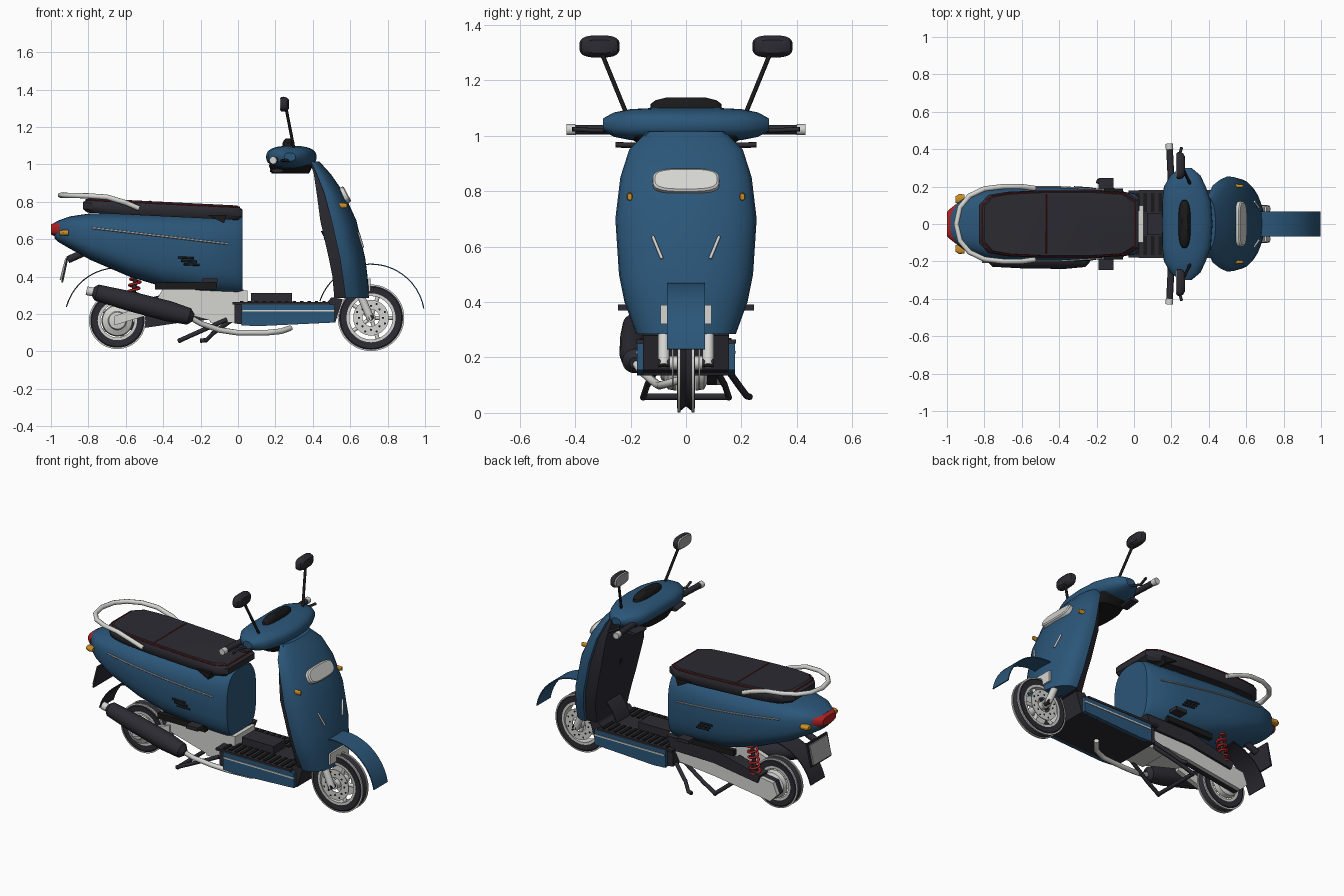
import bpy, bmesh, math
from mathutils import Vector

cube = bpy.data.objects.get("Cube")
if cube:
    bpy.data.objects.remove(cube)


def material(name, *rgb):
    m = bpy.data.materials.new(name)
    m.use_nodes = True
    m.diffuse_color = (*rgb, 1)
    m.node_tree.nodes["Principled BSDF"].inputs["Base Color"].default_value = (*rgb, 1)
    return m


BLUE = material("blue paint", .024, .093, .19)
DARK = material("dark plastic", .024, .024, .032)
BLACK = material("black", .01, .01, .011)
LIGHT = material("light metal", .66, .66, .64)
GREY = material("mid grey", .36, .36, .36)
RED = material("red lens", .45, .015, .015)
PIPING = material("dark red", .17, .01, .01)
AMBER = material("amber lens", .58, .27, .02)


def finish(name, mat, bm, angle=35):
    bmesh.ops.recalc_face_normals(bm, faces=bm.faces)
    mesh = bpy.data.meshes.new(name)
    bm.to_mesh(mesh)
    bm.free()
    mesh.materials.append(mat)
    mesh.polygons.foreach_set("use_smooth", [True] * len(mesh.polygons))
    mesh.set_sharp_from_angle(angle=math.radians(angle))
    ob = bpy.data.objects.new(name, mesh)
    bpy.context.collection.objects.link(ob)
    return ob


def loft(name, mat, rings, loop=False):
    """Skin a list of equal rings; cap the ends unless they loop round."""
    bm = bmesh.new()
    vs = [[bm.verts.new(p) for p in r] for r in rings]
    n = len(vs[0])
    for a, b in zip(vs, vs[1:] + (vs[:1] if loop else [])):
        for i in range(n):
            j = (i + 1) % n
            bm.faces.new((a[i], a[j], b[j], b[i]))
    if not loop:
        bm.faces.new(vs[0])
        bm.faces.new(vs[-1])
    return finish(name, mat, bm)


def hull(name, mat, axis, sections, n=2.5, seg=32):
    """Superellipse sections (position, centre a, radius a, centre b, radius b)."""
    rings = []
    for p, ca, ra, cb, rb in sections:
        ring = []
        for i in range(seg):
            t = 2 * math.pi * i / seg
            c, s = math.cos(t), math.sin(t)
            v = [ca + ra * math.copysign(abs(c) ** (2 / n), c),
                 cb + rb * math.copysign(abs(s) ** (2 / n), s)]
            v.insert("xyz".index(axis), p)
            ring.append(v)
        rings.append(ring)
    return loft(name, mat, rings)


def turn(name, mat, origin, direction, profile, loop=False, seg=28):
    """Revolve (distance, radius) pairs about an axis."""
    q = Vector(direction).to_track_quat('Z', 'Y')
    rings = [[Vector(origin) + q @ Vector((r * math.cos(2 * math.pi * i / seg),
              r * math.sin(2 * math.pi * i / seg), d)) for i in range(seg)]
             for d, r in profile]
    return loft(name, mat, rings, loop)


def rod(name, mat, a, b, r, seg=14):
    d = Vector(b) - Vector(a)
    return turn(name, mat, a, d, [(0, r), (d.length, r)], seg=seg)


def prism(name, mat, pts, y0, y1):
    return loft(name, mat, [[(x, y, z) for x, z in pts] for y in (y0, y1)])


def box(name, mat, c, s):
    x, z = s[0] / 2, s[2] / 2
    pts = [(c[0] + i * x, c[2] + j * z) for i, j in ((-1, -1), (1, -1), (1, 1), (-1, 1))]
    return prism(name, mat, pts, c[1] - s[1] / 2, c[1] + s[1] / 2)


def tube(name, mat, pts, r, cyclic=False):
    cu = bpy.data.curves.new(name, 'CURVE')
    cu.dimensions, cu.bevel_depth, cu.bevel_resolution, cu.use_fill_caps = '3D', r, 2, True
    sp = cu.splines.new('POLY')
    sp.points.add(len(pts) - 1)
    for p, v in zip(sp.points, pts):
        p.co = (*v, 1)
    sp.use_cyclic_u = cyclic
    tmp = bpy.data.objects.new("temp", cu)
    bm = bmesh.new()
    bm.from_mesh(tmp.to_mesh())
    bpy.data.objects.remove(tmp)
    bmesh.ops.remove_doubles(bm, verts=bm.verts, dist=1e-5)
    return finish(name, mat, bm, 60)


def fender(name, mat, x, z, r, a0, a1, w):
    rings = []
    for i in range(17):
        t = math.radians(a0 + (a1 - a0) * i / 16)
        c, s = math.cos(t), math.sin(t)
        rings.append([(x + k * c, y, z + k * s) for k, y in
                      ((r, -w), (r, w), (r - .006, w), (r - .006, -w))])
    return loft(name, mat, rings)


# Wheels
def wheel(label, x, z, r):
    c, y = (x, 0, z), (0, 1, 0)
    turn(label + "_tyre", DARK, c, y, [(-.024, r), (-.032, r - .012), (-.03, r - .05), (.03, r - .05),
         (.032, r - .012), (.024, r), (0, r - .02)], True, 48)
    turn(label + "_rim", LIGHT, c, y, [(-.032, r - .045), (-.032, r - .06), (.032, r - .06),
         (.032, r - .045)], True, 48)
    turn(label + "_hub", LIGHT, c, y, [(-.06, .025), (.06, .025)])
    for s in (-1, 1):
        turn(label + "_edge_band", LIGHT, c, (0, s, 0), [(.02, r + .002), (.03, r + .002), (.03, r - .005),
             (.02, r - .005)], True, 48)
    for i in range(5):
        t = 2 * math.pi * i / 5
        rod(label + "_spoke", LIGHT, c, (x + (r - .055) * math.cos(t), 0, z + (r - .055) * math.sin(t)), .011)


FX, FZ, RX, RZ = .711, .18, -.645, .165
wheel("front_wheel", FX, FZ, .176)
wheel("rear_wheel", RX, RZ, .15)
for s in (-1, 1):
    turn("brake_disc", LIGHT, (FX, s * .045, FZ), (0, s, 0), [(0, .095), (.005, .095), (.005, .045), (0, .045)], True, 40)
    for i in range(16):
        t = math.pi * i / 8
        r = .08 if i % 2 else .064
        turn("disc_hole", BLACK, (FX + r * math.cos(t), s * .05, FZ + r * math.sin(t)), (0, s, 0),
             [(0, .006), (.001, .006)], seg=8)
    rod("fork_leg", LIGHT, (.63, s * .08, .36), (FX, s * .08, .17), .021)
    rod("axle_cap", DARK, (FX, s * .06, FZ), (FX, s * .1, FZ), .014)
fender("front_fender", BLUE, FX, FZ, .29, 10, 128, .068)
fender("front_wheel_arch", DARK, FX, FZ, .29, 128, 162, .068)
fender("rear_fender", DARK, RX, RZ, .285, 50, 165, .07)

# Leg shield: rows of z, front x, edge x, inner x, half width
SHIELD = [(.285, .70, .575, .515, .18), (.4, .693, .56, .505, .222), (.5, .68, .545, .485, .242),
          (.7, .633, .5, .44, .255), (.85, .565, .46, .42, .237), (.95, .495, .42, .405, .205),
          (1.015, .436, .39, .385, .14)]
front, inner = [], []
for z, xf, xe, xd, w in SHIELD:
    arc = [math.pi * (i / 16 - .5) for i in range(17)]
    front.append([(xe + (xf - xe) * abs(math.cos(t)) ** .8, w * math.sin(t), z) for t in arc])
    inner.append([(xe + .02, -w * .95, z), (xe + .02, w * .95, z), (xd, w * .82, z), (xd, -w * .82, z)])
loft("leg_shield", BLUE, front)
loft("leg_shield_lining", DARK, inner)
tube("bag_hook", BLACK, [(.5, 0, .635), (.46, 0, .62), (.45, 0, .645)], .007)
tube("bag_hook_lower", BLACK, [(.5, 0, .6), (.47, 0, .59), (.465, 0, .61)], .007)
lamp = hull("headlight", LIGHT, "x", [(-.05, 0, .12, 0, .047), (.012, 0, .12, 0, .047), (.018, 0, .112, 0, .04)], 3.2)
lamp.location, lamp.rotation_euler = (.569, 0, .835), (0, math.radians(-28), 0)
box("front_plate", LIGHT, (.703, 0, .355), (.012, .185, .07))
for s in (-1, 1):
    hull("front_indicator", AMBER, "x", [(.53, s * .203, .011, .78, .016), (.582, s * .203, .008, .78, .012)])
    tube("shield_slit", LIGHT, [(.644, s * .12, .637), (.668, s * .087, .557)], .006)

# Handlebar housing
HEAD = [(0, .285, .135, 1.04, .06), (.12, .281, .13, 1.04, .06), (.2, .272, .112, 1.04, .056),
        (.26, .275, .08, 1.04, .044), (.3, .277, .03, 1.04, .022)]
hull("handlebar_housing", BLUE, "y", [(-r[0], *r[1:]) for r in HEAD[:0:-1]] + HEAD)
hull("housing_underside", BLACK, "z", [(.952, .28, .1, 0, .15), (1.0, .283, .12, 0, .21)], 3)
hull("instrument_cluster", BLACK, "z", [(1.08, .27, .034, 0, .132), (1.115, .27, .032, 0, .127),
     (1.128, .271, .027, 0, .11), (1.138, .272, .016, 0, .07)], 2.6)
for s in (-1, 1):
    rod("grip", DARK, (.2, s * .2, 1.022), (.19, s * .405, 1.022), .018)
    rod("grip_end", LIGHT, (.19, s * .4, 1.022), (.188, s * .43, 1.022), .02)
    tube("brake_lever", DARK, [(.25, s * .24, 1.02), (.27, s * .29, 1.02), (.235, s * .34, 1.02), (.255, s * .41, 1.024)], .008)
    hull("switch_housing", DARK, "y", [(s * .15, .2, .03, .965, .01), (s * .255, .21, .03, .967, .01)])
    rod("mirror_stem", BLACK, (.3, s * .215, 1.08), (.257, s * .305, 1.3), .008)
    my = s * .312
    hull("mirror_shell", DARK, "x", [(.231, my, .071, 1.322, .038), (.245, my, .073, 1.322, .04),
         (.262, my, .066, 1.322, .035), (.272, my, .05, 1.322, .024)], 3)
    hull("mirror_glass", GREY, "x", [(.224, my, .062, 1.322, .032), (.232, my, .069, 1.322, .037)], 3)

# Rear body: rows of x, bottom z, top z, half width
BODY = [(.025, .30, .72, .145), (0, .3, .725, .165), (-.2, .315, .73, .186), (-.4, .345, .735, .2),
        (-.58, .4, .74, .2), (-.79, .49, .738, .185), (-.9, .55, .722, .145), (-.96, .585, .7, .098),
        (-.98, .605, .69, .072)]
hull("rear_body", BLUE, "x", [(x, 0, w, (a + b) / 2, (b - a) / 2) for x, a, b, w in BODY], 3)


def flank(x, z):
    """Half width of the rear body at a side point."""
    for p, q in zip(BODY, BODY[1:]):
        if p[0] >= x >= q[0]:
            k = (p[0] - x) / (p[0] - q[0])
            a, b, w = (u + (v - u) * k for u, v in zip(p[1:], q[1:]))
            return w * (1 - abs((2 * z - a - b) / (b - a)) ** 3) ** (1 / 3) + .002


def side_line(name, mat, s, x0, z0, x1, z1, r):
    pts = [(x0 + (x1 - x0) * i / 12, z0 + (z1 - z0) * i / 12) for i in range(13)]
    tube(name, mat, [(x, s * flank(x, z), z) for x, z in pts], r)


for s in (-1, 1):
    side_line("body_trim", GREY, s, -.78, .66, -.055, .575, .005)
    for i in range(3):
        side_line("side_vent", BLACK, s, -.32 + i * .015, .503 - i * .018, -.235 + i * .015, .498 - i * .018, .006)
    hull("rear_indicator", AMBER, "x", [(-.955, s * .13, .018, .634, .012), (-.935, s * .135, .026, .634, .015),
         (-.905, s * .135, .022, .634, .015)])
    box("foot_peg", DARK, (-.15, s * .215, .38), (.08, .06, .022))
    box("under_rail", BLACK, (-.28, s * .15, .35), (.33, .03, .035))
hull("tail_light", RED, "x", [(-.955, 0, .104, .655, .038), (-.982, 0, .082, .652, .036), (-1.0, 0, .065, .652, .026)], 3)

# Seat: plan outline skinned at several heights
half = [(-.83, .1), (-.78, .155), (-.68, .172), (-.5, .18), (-.2, .18), (-.04, .17), (.025, .13)]
outline = half + [(x, -y) for x, y in half[::-1]]


def seat_ring(k, h):
    return [(-.4 + (x + .4) * k, y * k, .752 - .046 * (x + .83) + h) for x, y in outline]


loft("seat", DARK, [seat_ring(.94, -.01), seat_ring(1, .01), seat_ring(1, .045), seat_ring(.93, .068)])
tube("seat_piping", PIPING, seat_ring(.96, .059), .004, True)
tube("seat_seam", PIPING, [(-.47, -.17, .797), (-.47, -.155, .803), (-.47, .155, .803), (-.47, .17, .797)], .004)
prism("seat_hinge", BLACK, [(-.16, .73), (-.06, .73), (-.075, .685)], -.19, .19)
rail = [(-.53, .19, .765), (-.6, .2, .795), (-.7, .2, .825), (-.8, .188, .832), (-.88, .15, .834), (-.93, .09, .835)]
tube("grab_rail", LIGHT, rail + [(-.95, 0, .835)] + [(x, -y, z) for x, y, z in rail[::-1]], .014)

# Footboard
prism("floor_pan", DARK, [(-.02, .15), (.1, .135), (.52, .155), (.56, .28), (.5, .29), (.47, .255), (-.02, .255)], -.156, .156)
box("floor_mat", DARK, (.23, 0, .257), (.52, .36, .014))
box("floor_hump", DARK, (.18, 0, .285), (.22, .12, .055))
for s in (-1, 1):
    prism("floor_side", BLUE, [(.02, .14), (.1, .135), (.515, .155), (.515, .25), (.02, .25)], s * .156, s * .177)
    box("floor_stripe", LIGHT, (.27, s * .178, .218), (.49, .006, .009))
    for i in range(12):
        box("floor_rib", BLACK, (.02 + i * .04, s * .115, .266), (.018, .1, .008))

# Engine, swing arm and spring
box("engine_block", LIGHT, (-.05, 0, .24), (.2, .2, .17))
prism("engine_case", LIGHT, [(-.45, .25), (-.13, .16), (-.02, .2), (-.1, .34), (-.4, .34)], -.1, .1)
ARM = [(0, .27), (-.05, .18), (-.3, .155), (-.68, .1), (-.73, .15), (-.7, .22), (-.3, .28)]
prism("swing_arm", LIGHT, ARM, .112, .135)
prism("swing_arm_inside", DARK, ARM, .075, .112)
prism("swing_arm_cover", DARK, [(.03, .33), (0, .25), (-.3, .245), (-.6, .2), (-.62, .25), (-.3, .33)], .07, .15)
for s in (-1, 1):
    turn("rear_hub_cover", LIGHT, (RX, s * .035, RZ), (0, s, 0), [(0, .085), (.03, .08), (.045, .05), (.055, .045), (.06, .02)])
a, b = Vector((-.57, .12, .24)), Vector((-.54, .12, .44))
rod("damper", DARK, a, b, .012)
coil = [a.lerp(b, i / 96) + Vector((.028 * math.cos(i * .4), .028 * math.sin(i * .4), 0)) for i in range(97)]
tube("coil_spring", RED, coil, .007)
prism("rear_arm", LIGHT, [(-.4, .28), (-.4, .22), (-.66, .14), (-.66, .19)], -.11, -.08)

# Exhaust
turn("muffler", DARK, (-.775, -.185, .32), (.52, 0, -.135),
     [(0, .025), (.02, .044), (.2, .053), (.42, .055), (.53, .045), (.555, .02)])
rod("exhaust_tip", LIGHT, (-.81, -.185, .325), (-.76, -.185, .315), .024)
tube("exhaust_pipe", LIGHT, [(-.26, -.185, .185), (-.2, -.16, .15), (-.1, -.12, .115), (0, -.1, .1),
     (.15, -.09, .1), (.23, -.06, .108), (.28, 0, .125)], .015)

# Stands
for s in (-1, 1):
    tube("centre_stand_leg", DARK, [(-.06, s * .1, .17), (-.22, s * .14, .1), (-.32, s * .155, .055)], .012)
rod("centre_stand_bar", DARK, (-.31, -.16, .058), (-.31, .16, .058), .012)
tube("side_stand", DARK, [(-.03, .14, .17), (-.13, .19, .1), (-.17, .22, .06), (-.2, .23, .058)], .012)

# Rear plate on its bracket
for name, mat, off, w in (("plate_bracket", DARK, 0, .1), ("rear_plate", GREY, -.009, .088)):
    m = .1 - w
    prism(name, mat, [(-.945 + off, .37 + m), (-.935 + off, .37 + m), (-.905 + off, .51 - m), (-.915 + off, .51 - m)], -w, w)
rod("bracket_arm", DARK, (-.91, 0, .49), (-.82, 0, .53), .02)
